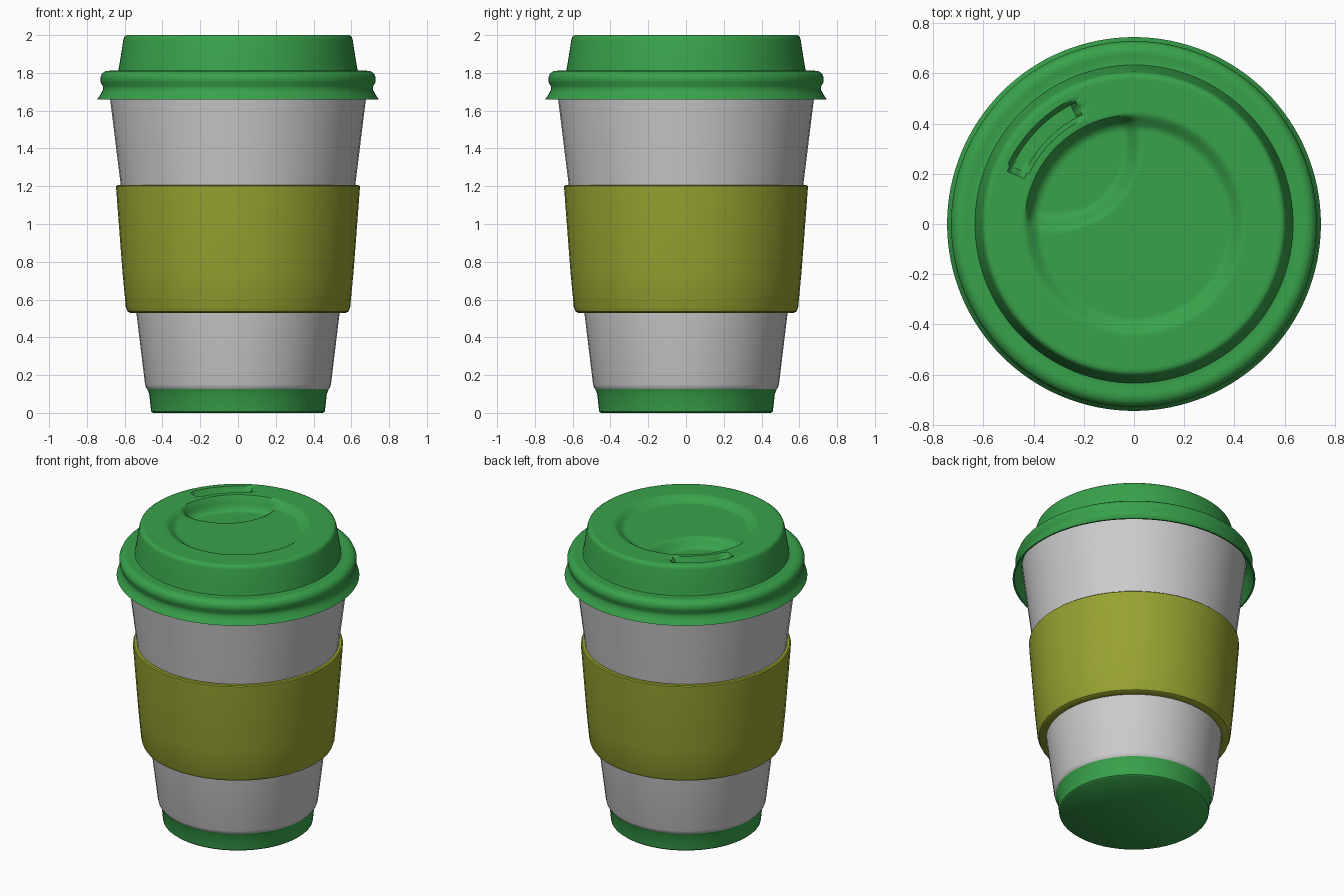
import bpy, bmesh
from math import sin, cos, pi, hypot, atan2, radians

if "Cube" in bpy.data.objects:
    bpy.data.objects.remove(bpy.data.objects["Cube"])


def material(name, rgb):
    m = bpy.data.materials.new(name)
    m.diffuse_color = (*rgb, 1)
    m.use_nodes = True
    m.node_tree.nodes["Principled BSDF"].inputs["Base Color"].default_value = m.diffuse_color
    return m


GREEN = material("green_plastic", (0.04, 0.36, 0.07))
OLIVE = material("olive_rubber", (0.31, 0.36, 0.03))


def smoothstep(a, b, x):
    t = max(0.0, min(1.0, (x - a) / (b - a)))
    return t * t * (3 - 2 * t)


def lathe(name, profile, segs, mat=None, closed=False, shape=None):
    """Spin an (r, z) profile about z; shape(x, y, z) may return a new height."""
    bm = bmesh.new()
    rings = []
    for r, z in profile:
        ring = []
        for i in range(segs):
            a = 2 * pi * i / segs
            x, y = r * cos(a), r * sin(a)
            ring.append(bm.verts.new((x, y, shape(x, y, z) if shape else z)))
        rings.append(ring)
    pairs = list(zip(rings, rings[1:]))
    if closed:
        pairs.append((rings[-1], rings[0]))
    for lo, hi in pairs:
        for i in range(segs):
            j = (i + 1) % segs
            bm.faces.new((lo[i], lo[j], hi[j], hi[i]))
    bmesh.ops.remove_doubles(bm, verts=bm.verts, dist=1e-5)
    bmesh.ops.recalc_face_normals(bm, faces=bm.faces)
    me = bpy.data.meshes.new(name)
    bm.to_mesh(me)
    bm.free()
    me.shade_smooth()
    me.set_sharp_from_angle(angle=radians(40))
    ob = bpy.data.objects.new(name, me)
    bpy.context.collection.objects.link(ob)
    if mat:
        me.materials.append(mat)
    return ob


# Lid top relief: shallow round dish, deeper thumb recess, sip slot
def lid_height(x, y, z):
    r = hypot(x, y)
    if z < 1.99 or r > 0.575:
        return z
    dish = 1 - smoothstep(0.375, 0.445, r)
    thumb = (1 - smoothstep(0.405, 0.435, r)) * \
            (1 - smoothstep(0.27, 0.34, hypot(x + 0.31, y - 0.31)))
    arc = 0.51 * (atan2(y, x) - radians(136))
    slot_dist = hypot(max(0.0, abs(arc) - 0.145), r - 0.51)
    slot = 1 - smoothstep(0.030, 0.044, slot_dist)
    return z - 0.035 * dish - 0.06 * thumb - 0.045 * slot


# Cup body
lathe("cup_body", [(0, 0.12), (0.475, 0.12), (0.488, 0.135), (0.492, 0.15),
                   (0.538, 0.53), (0.62, 1.2), (0.677, 1.66), (0.688, 1.76)], 48)

# Foot
lathe("cup_foot", [(0, 0), (0.45, 0), (0.46, 0.008), (0.47, 0.1),
                   (0.482, 0.13), (0.47, 0.132)], 48, GREEN)

# Grip sleeve
lathe("grip_sleeve", [(0.54, 0.53), (0.572, 0.53), (0.585, 0.537), (0.594, 0.56),
                      (0.612, 0.75), (0.645, 1.185), (0.645, 1.2), (0.638, 1.206),
                      (0.62, 1.206)], 48, OLIVE, closed=True)

# Lid
skirt = [(0.665, 1.79), (0.69, 1.775), (0.69, 1.73), (0.715, 1.69), (0.735, 1.66),
         (0.745, 1.66), (0.728, 1.685), (0.715, 1.71), (0.716, 1.73), (0.727, 1.75),
         (0.729, 1.775), (0.72, 1.797), (0.70, 1.81), (0.675, 1.812), (0.655, 1.807),
         (0.634, 1.81), (0.625, 1.86), (0.607, 1.975), (0.602, 1.991), (0.59, 2.0)]
top = [(0.575 * (1 - i / 62), 2.0) for i in range(63)]
lathe("lid", skirt + top, 128, GREEN, shape=lid_height)
